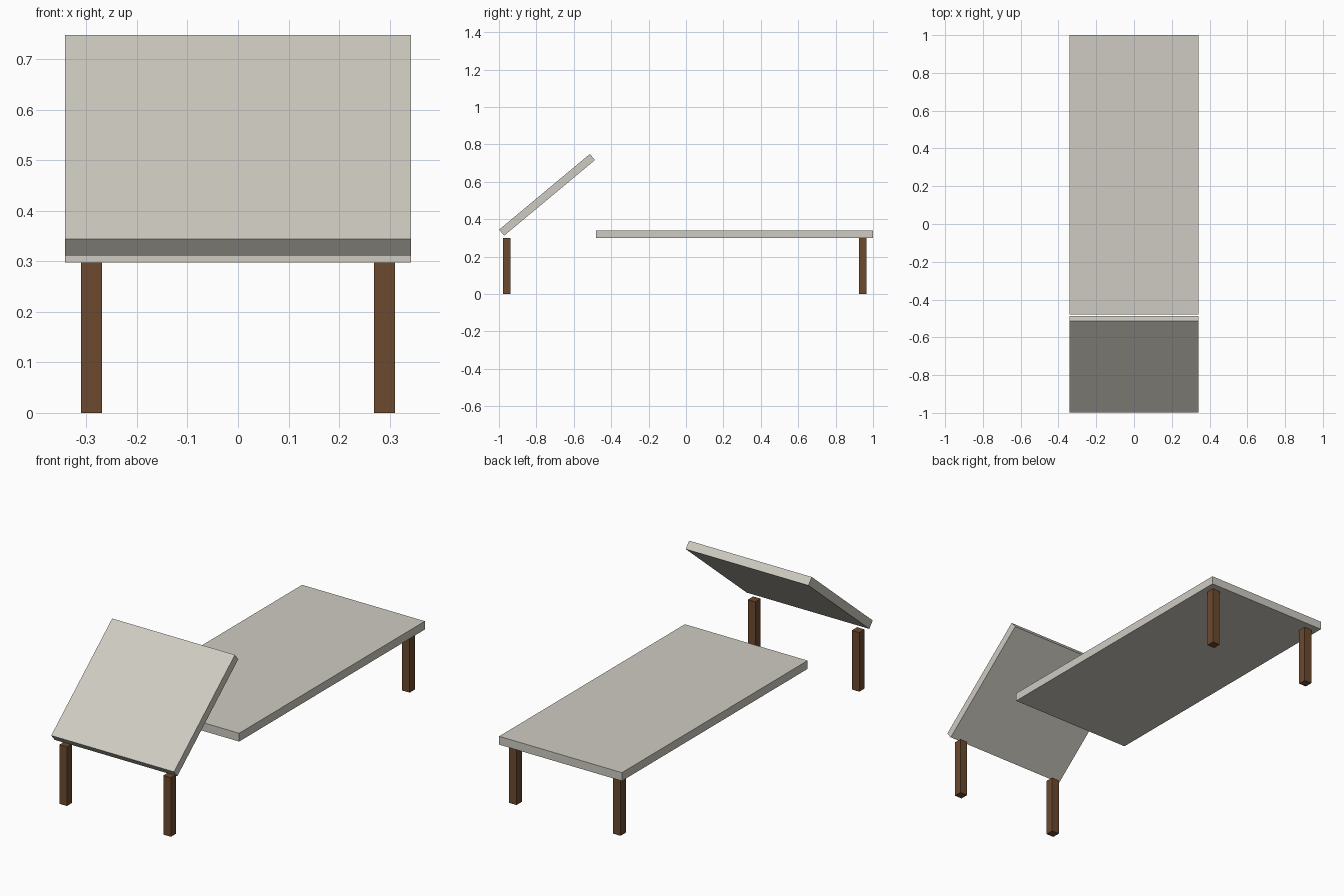
import bpy
import math

if "Cube" in bpy.data.objects:
    bpy.data.objects.remove(bpy.data.objects["Cube"], do_unlink=True)


def material(name, rgb):
    mat = bpy.data.materials.new(name)
    mat.use_nodes = True
    color = (*rgb, 1.0)
    mat.diffuse_color = color
    mat.node_tree.nodes["Principled BSDF"].inputs["Base Color"].default_value = color
    return mat


def box(name, center, size, mat, tilt=0.0):
    bpy.ops.mesh.primitive_cube_add(size=1, location=center)
    obj = bpy.context.object
    obj.name = name
    obj.scale = size
    bpy.ops.object.transform_apply(location=False, rotation=False, scale=True)
    obj.rotation_euler.x = tilt
    obj.data.materials.append(mat)
    return obj


cushion = material("pale warm grey", (0.62, 0.60, 0.54))
wood = material("brown wood", (0.15, 0.068, 0.028))

WIDTH = 0.685
THICK = 0.042
LEG_TOP = 0.298

# Flat bed
box("bed", (0, 0.26, LEG_TOP + THICK / 2), (WIDTH, 1.48, THICK), cushion)

# Tilted backrest
box("backrest", (0, -0.743, 0.53), (WIDTH, 0.632, THICK), cushion, math.radians(39.8))

# Four square legs
for end, y in (("front", -0.958), ("back", 0.945)):
    for side, x in (("left", 0.29), ("right", -0.29)):
        box(f"{end}_{side}_leg", (x, y, LEG_TOP / 2), (0.042, 0.042, LEG_TOP), wood)
